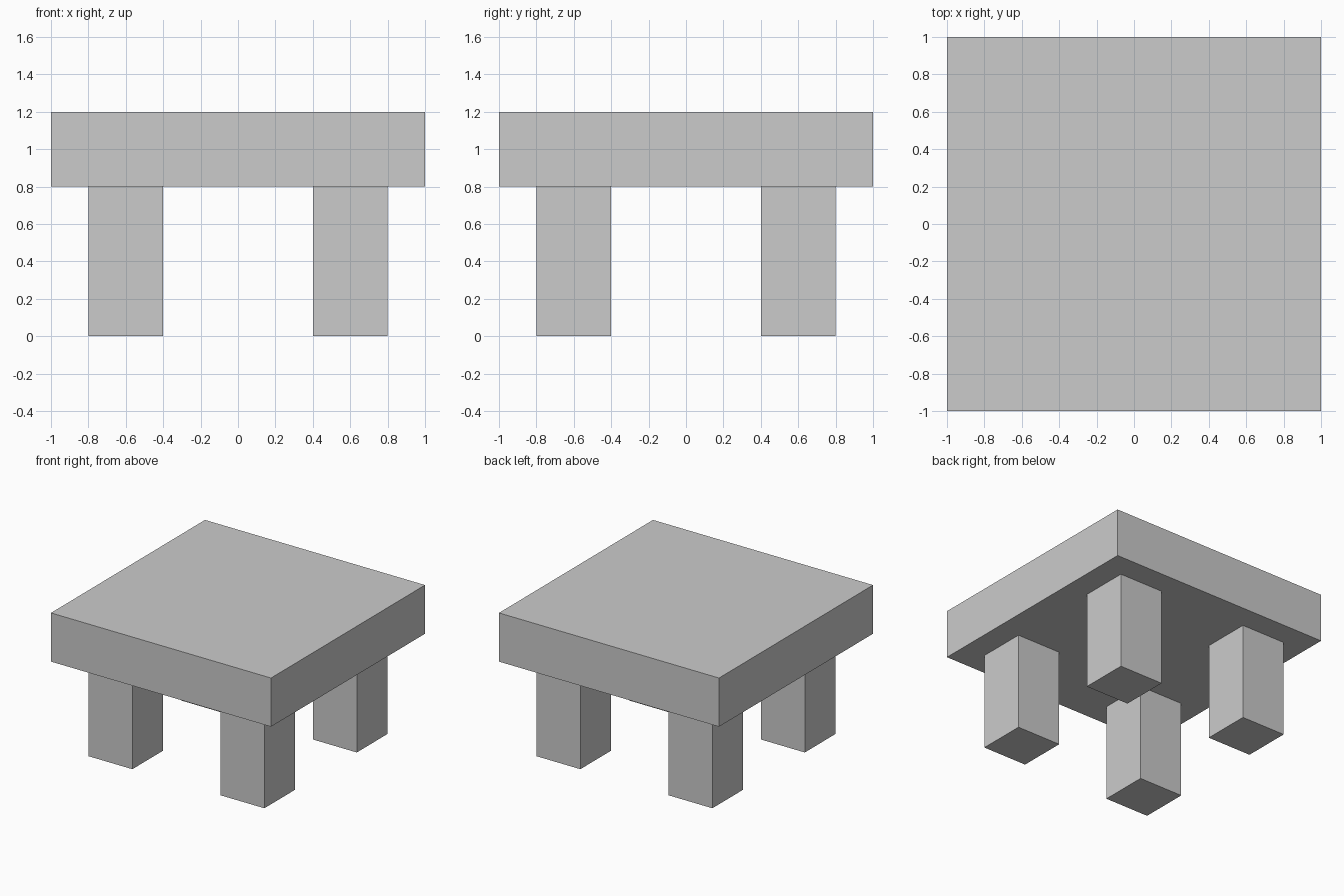
import bpy

if "Cube" in bpy.data.objects:
    bpy.data.objects.remove(bpy.data.objects["Cube"])


def box(name, center, size):
    """Add an axis-aligned box with real dimensions in its mesh."""
    bpy.ops.mesh.primitive_cube_add(size=1, location=center)
    obj = bpy.context.object
    obj.name = name
    obj.scale = size
    bpy.ops.object.transform_apply(location=False, rotation=False, scale=True)
    return obj


# Table top
box("table_top", (0, 0, 1.0), (2.0, 2.0, 0.4))

# Four square legs, inset from the corners
for y, depth in ((-0.6, "front"), (0.6, "back")):
    for x, side in ((-0.6, "left"), (0.6, "right")):
        box(f"{depth}_{side}_leg", (x, y, 0.4), (0.4, 0.4, 0.8))
